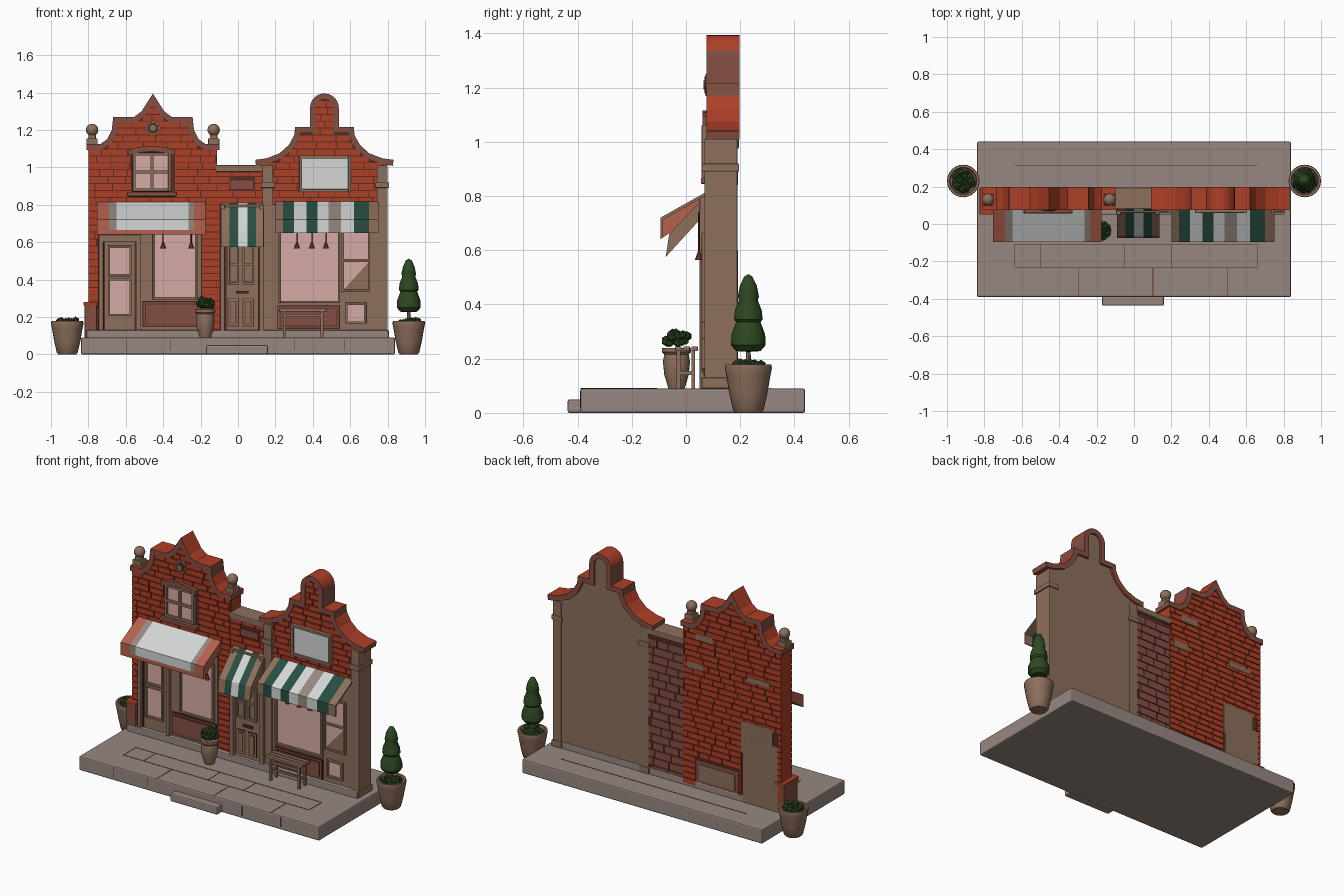
import bpy, bmesh, math, random
from mathutils import Matrix, Vector

random.seed(4)
if "Cube" in bpy.data.objects:
    bpy.data.objects.remove(bpy.data.objects["Cube"])


def material(name, red, green, blue):
    mat = bpy.data.materials.new(name)
    mat.use_nodes = True
    mat.diffuse_color = (red, green, blue, 1)
    shader = next(n for n in mat.node_tree.nodes if n.type == "BSDF_PRINCIPLED")
    shader.inputs["Base Color"].default_value = (red, green, blue, 1)
    shader.inputs["Roughness"].default_value = 0.8
    return mat


BRICK = material("brick_red", .42, .05, .02)
MORTAR = material("dark_mortar", .10, .024, .015)
WOOD = material("tan_wood", .27, .16, .108)
STONE = material("grey_stone", .31, .243, .217)
GLASS = material("pink_glass", .67, .41, .38)
SALMON = material("salmon_cloth", .46, .12, .078)
WHITE = material("white_cloth", .66, .67, .67)
GREEN = material("green_cloth", .023, .076, .054)
LEAF = material("foliage", .027, .066, .016)
PANEL = material("mauve_panel", .23, .078, .056)


def finish(name, bm, mats, bevel=0, smooth=False):
    bmesh.ops.recalc_face_normals(bm, faces=bm.faces)
    mesh = bpy.data.meshes.new(name)
    bm.to_mesh(mesh)
    bm.free()
    for mat in mats:
        mesh.materials.append(mat)
    obj = bpy.data.objects.new(name, mesh)
    bpy.context.collection.objects.link(obj)
    if bevel:
        mod = obj.modifiers.new("Bevel", "BEVEL")
        mod.width, mod.segments = bevel, 2
    if smooth:
        bpy.ops.object.select_all(action="DESELECT")
        obj.select_set(True)
        bpy.context.view_layer.objects.active = obj
        bpy.ops.object.shade_smooth_by_angle(angle=math.radians(40))
    return obj


def add_box(bm, x0, x1, y0, y1, z0, z1):
    mid = Vector((x0 + x1, y0 + y1, z0 + z1)) / 2
    size = Matrix.Diagonal((x1 - x0, y1 - y0, z1 - z0, 1))
    bmesh.ops.create_cube(bm, size=1, matrix=Matrix.Translation(mid) @ size)


def boxes(name, mat, *dims, bevel=0):
    bm = bmesh.new()
    for dim in dims:
        add_box(bm, *dim)
    return finish(name, bm, [mat], bevel)


def lathe(name, mat, x, y, profile, sides=24):
    bm = bmesh.new()
    verts = [bm.verts.new((x + r, y, z)) for r, z in profile]
    edges = [bm.edges.new(pair) for pair in zip(verts, verts[1:])]
    bmesh.ops.spin(bm, geom=verts + edges, cent=(x, y, 0), axis=(0, 0, 1),
                   angle=math.tau, steps=sides)
    bmesh.ops.remove_doubles(bm, verts=bm.verts, dist=1e-4)
    return finish(name, bm, [mat], smooth=True)


def wall(name, outline, y0, y1, front, back, side):
    """Extruded outline with separate front, back and side colours."""
    bm = bmesh.new()
    face = bm.faces.new([bm.verts.new((x, y0, z)) for x, z in outline])
    new = bmesh.ops.extrude_face_region(bm, geom=[face], use_keep_orig=True)["geom"]
    bmesh.ops.translate(bm, vec=(0, y1 - y0, 0),
                        verts=[v for v in new if isinstance(v, bmesh.types.BMVert)])
    for f in bm.faces:
        mid = f.calc_center_median().y
        f.material_index = 0 if mid < y0 + .001 else 1 if mid > y1 - .001 else 2
    return finish(name, bm, [front, back, side])


def coping(name, path, y0=.076, y1=.198):
    """Thick band following a gable, red on top with mauve edges and steep sides."""
    bm = bmesh.new()
    rows = [[bm.verts.new((x, y, z)) for y in (y0, y1)] for x, z in path]
    for a, b in zip(rows, rows[1:]):
        bm.faces.new((a[0], b[0], b[1], a[1]))
    obj = finish(name, bm, [BRICK, PANEL])
    if obj.data.polygons[0].normal.z < 0:
        obj.data.flip_normals()
    for poly in obj.data.polygons:
        poly.material_index = int(abs(poly.normal.z) < .2)
    mod = obj.modifiers.new("Thickness", "SOLIDIFY")
    mod.thickness, mod.offset, mod.use_even_offset = .032, -1, True
    mod.material_offset_rim = 1


def inside(outline, x, z):
    hit = False
    for (xa, za), (xb, zb) in zip(outline, outline[1:] + outline[:1]):
        if (za > z) != (zb > z) and x < xa + (z - za) * (xb - xa) / (zb - za):
            hit = not hit
    return hit


def bricks(name, mat, outline, y0, y1, holes=(), course=.037, gap=.005):
    """Courses of random-length bricks kept inside the outline and off the holes."""
    bm = bmesh.new()
    left, right = min(p[0] for p in outline), max(p[0] for p in outline)
    z, top = min(p[1] for p in outline), max(p[1] for p in outline)

    def free(x, low):
        high = low + course - gap
        return (inside(outline, x, low) and inside(outline, x, high) and
                not any(a < x < b and high > c and low < d for a, b, c, d in holes))
    while z < top:
        low, x, start = z + .002, left, None
        length = random.uniform(.03, .12)
        while x < right + .02:
            ok = free(x, low)
            if ok and start is None:
                start = x
            if start is not None and (not ok or x - start > length):
                if x - start > .015:
                    add_box(bm, start, x - gap, y0, y1, low, low + course - gap)
                start, length = (x if ok else None), random.uniform(.07, .14)
            x += .005
        z += course
    finish(name, bm, [mat])


def window(name, x0, x1, z0, z1, cols=1, rows=1, y=.066, bar=.012, glass=GLASS):
    boxes(name + "_glass", glass, (x0, x1, y + .006, y + .012, z0, z1))
    bm = bmesh.new()
    for i in range(cols + 1):
        x = x0 + (x1 - x0) * i / cols
        add_box(bm, x - bar / 2, x + bar / 2, y - .008, y + .02, z0 - bar / 2, z1 + bar / 2)
    for i in range(rows + 1):
        z = z0 + (z1 - z0) * i / rows
        add_box(bm, x0, x1, y - .006, y + .02, z - bar / 2, z + bar / 2)
    finish(name + "_frame", bm, [WOOD], .002)


def inset_panel(name, x0, x1, z0, z1, mat, y=.07):
    edge = .014
    boxes(name + "_border", MORTAR, (x0, x1, y - .004, y + .02, z0, z1))
    boxes(name, mat, (x0 + .004, x1 - .004, y - .007, y, z0 + .004, z1 - .004))
    boxes(name + "_groove", MORTAR, (x0 + edge, x1 - edge, y - .009, y, z0 + edge, z1 - edge))
    edge += .004
    boxes(name + "_field", mat, (x0 + edge, x1 - edge, y - .012, y, z0 + edge, z1 - edge))


def awning(name, edges, stripes, profile, hem=None):
    """Striped canopy; the (y, z) profile is swept across each stripe."""
    bm = bmesh.new()
    mats = list(dict.fromkeys(stripes))
    for a, b, mat in zip(edges, edges[1:], stripes):
        ends = [[bm.verts.new((x, y, z)) for y, z in profile] for x in (a, b)]
        faces = [bm.faces.new(end) for end in ends]
        for i in range(len(profile)):
            j = (i + 1) % len(profile)
            faces.append(bm.faces.new((ends[0][i], ends[0][j], ends[1][j], ends[1][i])))
        for i, f in enumerate(faces):
            f.material_index = mats.index(hem if hem and i in (4, 5) else mat)
    finish(name, bm, mats)


def gable(centre, half):
    """Mirror a half profile of (offset, height) about the centre."""
    return [(centre - d, z) for d, z in half] + [(centre + d, z) for d, z in half[-2::-1]]


def shrink(half, limit):
    return [(max(0, min(d - .012, limit)), z - .012) for d, z in half]


def bush(name, x, y, z, radius, count):
    bm = bmesh.new()
    for i in range(count):
        turn, reach = i * 2.4, radius * .8 * math.sqrt(i / count)
        spot = Vector((x + reach * math.cos(turn), y + reach * math.sin(turn),
                       z + random.uniform(-.3, .4) * radius))
        bmesh.ops.create_icosphere(bm, subdivisions=1, radius=radius * random.uniform(.22, .36),
                                   matrix=Matrix.Translation(spot))
    finish(name, bm, [LEAF])


# Pavement, step and paving joints
boxes("pavement", STONE, (-.84, .84, -.39, .44, 0, .09), bevel=.008)
boxes("front_step", STONE, (-.17, .16, -.437, -.38, 0, .05), bevel=.008)
joints = [(-.64, .66, y, y + .003, .088, .0915) for y in (-.235, -.11, .31)]
joints += [(x, x + .003, -.235, -.11, .088, .0915) for x in (-.64, -.5, -.05, .2, .66)]
joints += [(x, x + .003, -.39, -.235, .088, .0915) for x in (-.3, .1, .5)]
joints += [(x, x + .003, -.3915, -.385, .02, .08) for x in (-.6, -.36, .3, .57)]
boxes("paving_joints", MORTAR, *joints)
boxes("plinth", STONE, (-.81, .8, .05, .19, .085, .13), bevel=.006)

# Left house with pointed gable
left_half = [(.355, 1.125), (.28, 1.125), (.245, 1.15), (.22, 1.2), (.212, 1.27),
             (.10, 1.27), (.06, 1.3), (0, 1.395)]
left_outline = [(-.798, .1)] + gable(-.455, shrink(left_half, 1)) + [(-.112, .1)]
wall("left_house", left_outline, .088, .183, MORTAR, MORTAR, BRICK)
bricks("left_front_bricks", BRICK, left_outline, .081, .092, [(-.745, -.195, 0, .8), (-.57, -.34, .86, 1.09)])
bricks("left_back_bricks", BRICK, left_outline, .18, .19, [(-.77, -.52, 0, .58), (-.5, -.2, 0, .28)])
coping("left_coping", gable(-.455, left_half))
boxes("left_back_plaster", WOOD, (-.775, -.53, .18, .192, .09, .5), (-.74, -.52, .18, .1915, .4, .6),
      (-.32, -.2, .18, .192, 1.03, 1.07), (-.25, -.14, .18, .192, .84, .88), (-.72, -.56, .18, .192, .86, .89))
boxes("left_back_panel", PANEL, (-.5, -.2, .18, .188, .12, .27))
boxes("left_back_panel_field", WOOD, (-.475, -.225, .18, .191, .145, .245))
for x, side in ((-.78, "left"), (-.13, "right")):
    boxes(side + "_finial_block", WOOD, (x - .03, x + .03, .1, .16, 1.12, 1.155),
          (x - .02, x + .02, .11, .15, 1.15, 1.175), bevel=.004)
    lathe(side + "_finial_ball", WOOD, x, .13,
          [(.033 * math.sin(i * math.pi / 10), 1.2 - .033 * math.cos(i * math.pi / 10)) for i in range(11)])
boxes("corner_pier", PANEL, (-.82, -.755, .055, .19, .09, .265), bevel=.004)
boxes("corner_pier_cap", BRICK, (-.825, -.75, .05, .195, .26, .28), bevel=.004)

# Upper window, arch, sill and rosette
window("upper_window", -.555, -.365, .88, 1.07, cols=2, rows=2, y=.074, bar=.016)
arch = [(-.4625 + .36 * math.sin(t), .755 + .36 * math.cos(t)) for t in (-.35, -.2, 0, .2, .35)]
wall("window_arch", arch + [(x, z - .03) for x, z in arch[::-1]], .06, .09, PANEL, PANEL, PANEL)
boxes("window_sill", PANEL, (-.59, -.33, .055, .09, .845, .868), bevel=.004)
for part, mat, radius, depth in (("rim", WOOD, .04, .072), ("disc", MORTAR, .031, .069), ("boss", WOOD, .016, .064)):
    bm = bmesh.new()
    bmesh.ops.create_cone(bm, cap_ends=True, segments=20, radius1=radius, radius2=radius, depth=.09 - depth,
                          matrix=Matrix.Translation((-.455, (.09 + depth) / 2, 1.21)) @ Matrix.Rotation(math.pi / 2, 4, "X"))
    finish("rosette_" + part, bm, [mat])

# Left shopfront
boxes("left_shopfront", WOOD, (-.745, -.195, .075, .1, .12, .79))
window("left_door_upper", -.69, -.575, .42, .575)
window("left_door_lower", -.69, -.575, .21, .4)
boxes("left_door_frame", WOOD, (-.745, -.72, .055, .1, .13, .64), (-.545, -.52, .055, .1, .13, .64),
      (-.745, -.52, .055, .1, .6, .64), bevel=.003)
boxes("left_door_gaps", MORTAR, (-.72, -.712, .072, .1, .13, .6), (-.553, -.545, .072, .1, .13, .6))
window("left_shop_window", -.45, -.22, .3, .66)
inset_panel("left_stall_riser", -.51, -.2, .145, .285, PANEL)

# Link house with panelled door
link_outline = [(-.115, .1), (-.115, .99), (.135, .99), (.135, .1)]
wall("link_house", link_outline, .091, .18, MORTAR, MORTAR, MORTAR)
bricks("link_front_bricks", BRICK, link_outline, .084, .095, [(-.09, .13, 0, .8), (-.04, .09, .9, .93)])
boxes("link_plaster_patch", PANEL, (-.04, .08, .084, .095, .885, .93))
bricks("link_back_bricks", PANEL, link_outline, .178, .187, course=.05)
boxes("link_coping", WOOD, (-.12, .14, .08, .195, .975, 1.012), bevel=.005)
boxes("link_door_frame", WOOD, (-.095, -.07, .05, .1, .12, .8), (.115, .14, .05, .1, .12, .8),
      (-.095, .14, .06, .1, .6, .8), bevel=.003)
boxes("link_door", WOOD, (-.065, .11, .07, .1, .12, .62))
for i, x in enumerate((-.05, .03)):
    window(f"link_door_pane_{i}", x, x + .05, .38, .58, rows=2)
    inset_panel(f"link_door_panel_{i}", x - .005, x + .055, .15, .3, WOOD)
boxes("letter_slot", MORTAR, (-.01, .055, .06, .08, .325, .34))

# Right house with rounded gable
right_half = [(.37, 1.04), (.31, 1.048), (.24, 1.075), (.19, 1.12), (.162, 1.17), (.157, 1.215), (.077, 1.215)]
right_half += [(.077 * math.cos(a), 1.318 + .077 * math.sin(a)) for a in (i * math.pi / 12 for i in range(7))]
right_outline = [(.127, .1)] + gable(.462, shrink(right_half, .335)) + [(.797, .1)]
wall("right_house", right_outline, .088, .185, MORTAR, WOOD, WOOD)
bricks("right_front_bricks", BRICK, right_outline, .081, .092, [(.12, .81, 0, .8)])
coping("right_coping", gable(.462, right_half))
for side, x in (("left", .13), ("right", .742)):
    boxes(side + "_pilaster", WOOD, (x, x + .058, .068, .19, .09, 1.01), (x - .008, x + .066, .058, .196, .89, .92),
          (x - .006, x + .064, .058, .196, .09, .13), bevel=.004)
window("signboard", .335, .597, .875, 1.055, y=.066, bar=.016, glass=WHITE)

# Right shopfront, with a half-drawn blind in the door
boxes("right_shopfront", WOOD, (.18, .745, .075, .1, .12, .8))
window("right_shop_window", .22, .54, .28, .66)
inset_panel("right_stall_riser", .21, .545, .135, .26, PANEL)
window("right_door_upper", .56, .7, .34, .66, rows=2)
wall("door_blind", [(.56, .34), (.7, .34), (.7, .495)], .068, .073, WOOD, WOOD, WOOD)
window("right_door_lower", .58, .68, .17, .27)

# Awnings: the right one is an open sheet with a valance
deep = [(.08, .815), (-.095, .72), (-.095, .665), (-.095, .64), (.08, .76)]
steep = [(.08, .81), (-.062, .66), (-.075, .575), (.08, .745)]
sheet = [(.08, .818), (-.095, .72), (-.095, .65), (-.087, .65), (-.087, .712), (.08, .806)]
awning("left_awning", [-.755, -.69, -.65, -.265, -.235, -.175], [SALMON, STONE, WHITE, STONE, SALMON], deep, SALMON)
awning("link_awning", [-.09, -.045, .0, .05, .095, .135], [WOOD, GREEN, WHITE, GREEN, WOOD], steep)
awning("right_awning", [.2, .24, .3, .365, .425, .485, .55, .62, .7, .75],
       [WOOD, GREEN, WHITE, GREEN, WHITE, STONE, WHITE, GREEN, WOOD], sheet)
for i, x in enumerate((-.4, -.25, .315, .395, .47)):
    lathe(f"hanging_lamp_{i}", MORTAR, x, .048, [(0, .74), (.003, .74), (.003, .6), (.016, .565), (0, .565)], 10)

# Bench
boxes("bench_seat", WOOD, *[(.22, .475, y, y + .024, .228, .245) for y in (-.04, -.01, .02)], bevel=.003)
boxes("bench_legs", WOOD, *[(x, x + .016, y, y + .014, .09, .23) for x in (.24, .44) for y in (-.035, .02)],
      *[(x, x + .012, -.035, .03, .14, .154) for x in (.242, .442)], (.24, .455, -.005, .007, .14, .152),
      (.24, .455, -.033, -.024, .2, .215))

# Pots and plants
for side, x in (("left", .913), ("right", -.913)):
    lathe(side + "_big_pot", WOOD, x, .23, [(0, 0), (.048, 0), (.056, .01), (.07, .07), (.082, .14),
                                           (.087, .165), (.085, .178), (.073, .178), (.068, .155), (0, .155)])
    bush(side + "_pot_greens", x, .23, .155, .066, 50)
lathe("topiary_stem", WOOD, .913, .23, [(.01, .15), (.008, .27)], 8)
lathe("topiary", LEAF, .913, .23, [(0, .225), (.045, .228), (.064, .25), (.062, .29), (.045, .335), (.053, .345),
                                   (.049, .38), (.035, .415), (.039, .43), (.031, .47), (.015, .503), (0, .512)], 12)
lathe("small_pot", WOOD, -.175, -.035, [(0, .09), (.03, .09), (.045, .14), (.05, .19), (.045, .215),
                                        (.054, .225), (.054, .24), (.04, .24), (0, .225)])
bush("small_pot_plant", -.175, -.035, .272, .055, 30)
